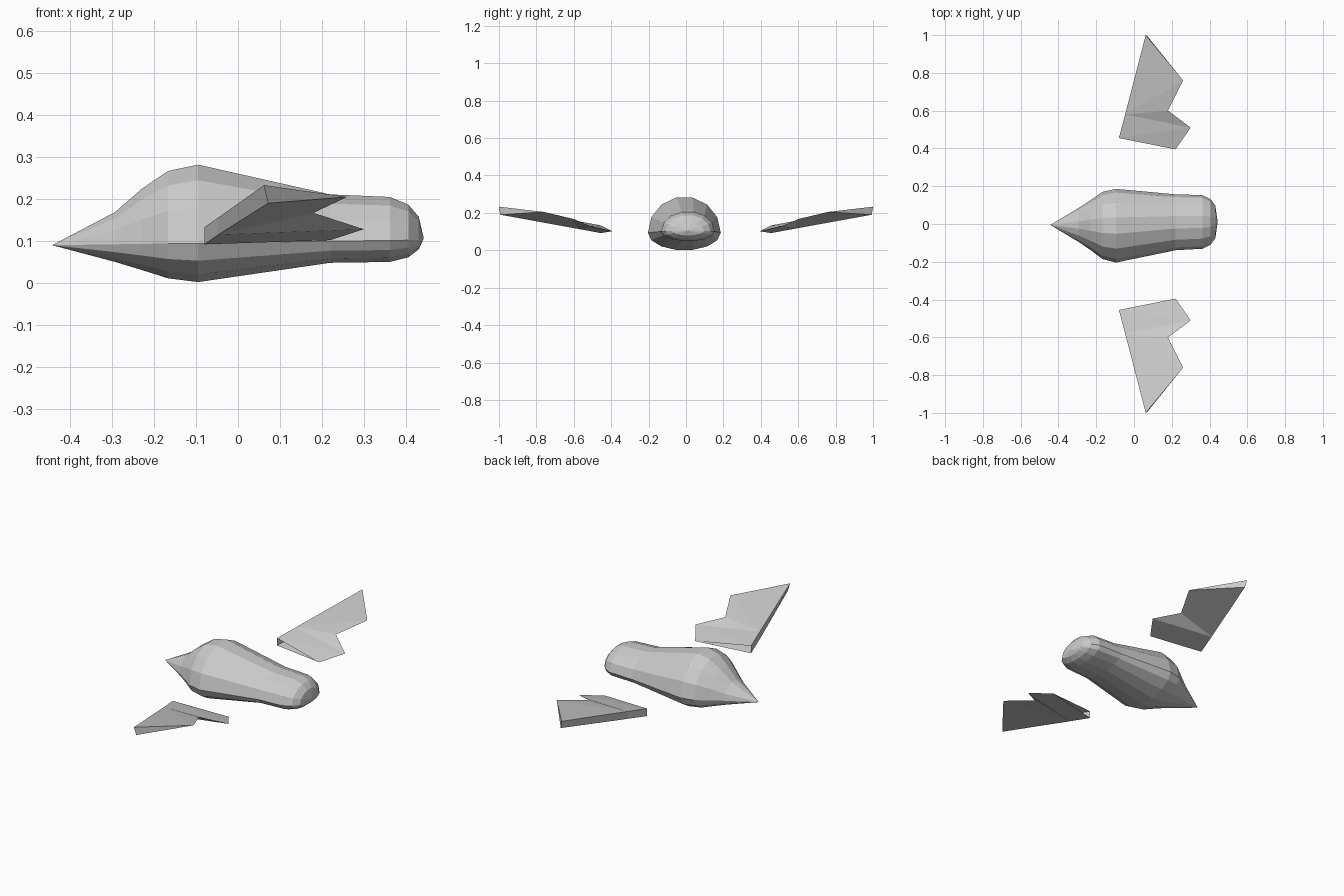
import bpy
from math import cos, sin, pi

if "Cube" in bpy.data.objects:
    bpy.data.objects.remove(bpy.data.objects["Cube"])

SIDES = 14


def add_mesh(name, verts, faces):
    mesh = bpy.data.meshes.new(name)
    mesh.from_pydata(verts, [], faces)
    mesh.update()
    obj = bpy.data.objects.new(name, mesh)
    bpy.context.collection.objects.link(obj)
    return obj


def ring(x, cy, half_width, z_low, z_mid, z_high):
    # Domed above the widest line, flatter below it
    grow = 1 / sin(pi / 2 - pi / SIDES)
    pts = []
    for i in range(SIDES):
        a = 2 * pi * i / SIDES
        h = (z_high - z_mid) if sin(a) > 0 else (z_mid - z_low)
        pts.append((x, cy + half_width * cos(a), z_mid + h * grow * sin(a)))
    return pts


def bridge(count):
    return [(r * SIDES + i, r * SIDES + (i + 1) % SIDES,
             (r + 1) * SIDES + (i + 1) % SIDES, (r + 1) * SIDES + i)
            for r in range(count - 1) for i in range(SIDES)]


# Body: x, centre y, half width, bottom z, widest z, top z
stations = [
    (-0.293, -0.005, 0.090, 0.050, 0.092, 0.169),
    (-0.230, -0.006, 0.132, 0.031, 0.093, 0.224),
    (-0.167, -0.008, 0.178, 0.011, 0.094, 0.267),
    (-0.095, -0.009, 0.195, 0.002, 0.094, 0.282),
    (0.220, 0.009, 0.148, 0.048, 0.100, 0.211),
    (0.362, 0.011, 0.142, 0.050, 0.101, 0.205),
    (0.406, 0.011, 0.120, 0.061, 0.102, 0.187),
    (0.431, 0.011, 0.085, 0.080, 0.102, 0.158),
]
rings = [ring(*s) for s in stations]
verts = [p for r in rings for p in r]
faces = bridge(len(rings))

# Rounded tail end
last = (len(rings) - 1) * SIDES
verts.append((0.443, 0.011, 0.106))
faces += [(last + i, last + (i + 1) % SIDES, len(verts) - 1) for i in range(SIDES)]
add_mesh("body", verts, faces)

# Pointed beak cone
cone = rings[0] + [(-0.443, -0.005, 0.09)]
add_mesh("beak", cone, [(SIDES, (i + 1) % SIDES, i) for i in range(SIDES)])


# Wings: thick leading edge, sharp notched trailing edge, open root
def wing(name, side):
    pts = [
        (-0.08, 0.455, 0.133), (-0.08, 0.455, 0.092),    # root front, top and bottom
        (-0.047, 0.58, 0.156), (-0.047, 0.58, 0.115),    # fold, top and bottom
        (0.062, 1.0, 0.233), (0.072, 0.993, 0.19),       # tip, top and bottom
        (0.22, 0.395, 0.102), (0.30, 0.51, 0.128),       # root back, spike
        (0.18, 0.60, 0.167), (0.26, 0.76, 0.205),        # notch, outer back
    ]
    faces = [(0, 6, 7), (0, 7, 2), (2, 7, 8), (2, 8, 9), (2, 9, 4),
             (1, 7, 6), (1, 3, 7), (3, 8, 7), (3, 9, 8), (3, 5, 9),
             (0, 2, 3, 1), (2, 4, 5, 3), (4, 9, 5)]
    if side < 0:
        faces = [f[::-1] for f in faces]
    add_mesh(name, [(x, side * y, z) for x, y, z in pts], faces)


wing("front_wing", -1)
wing("back_wing", 1)
